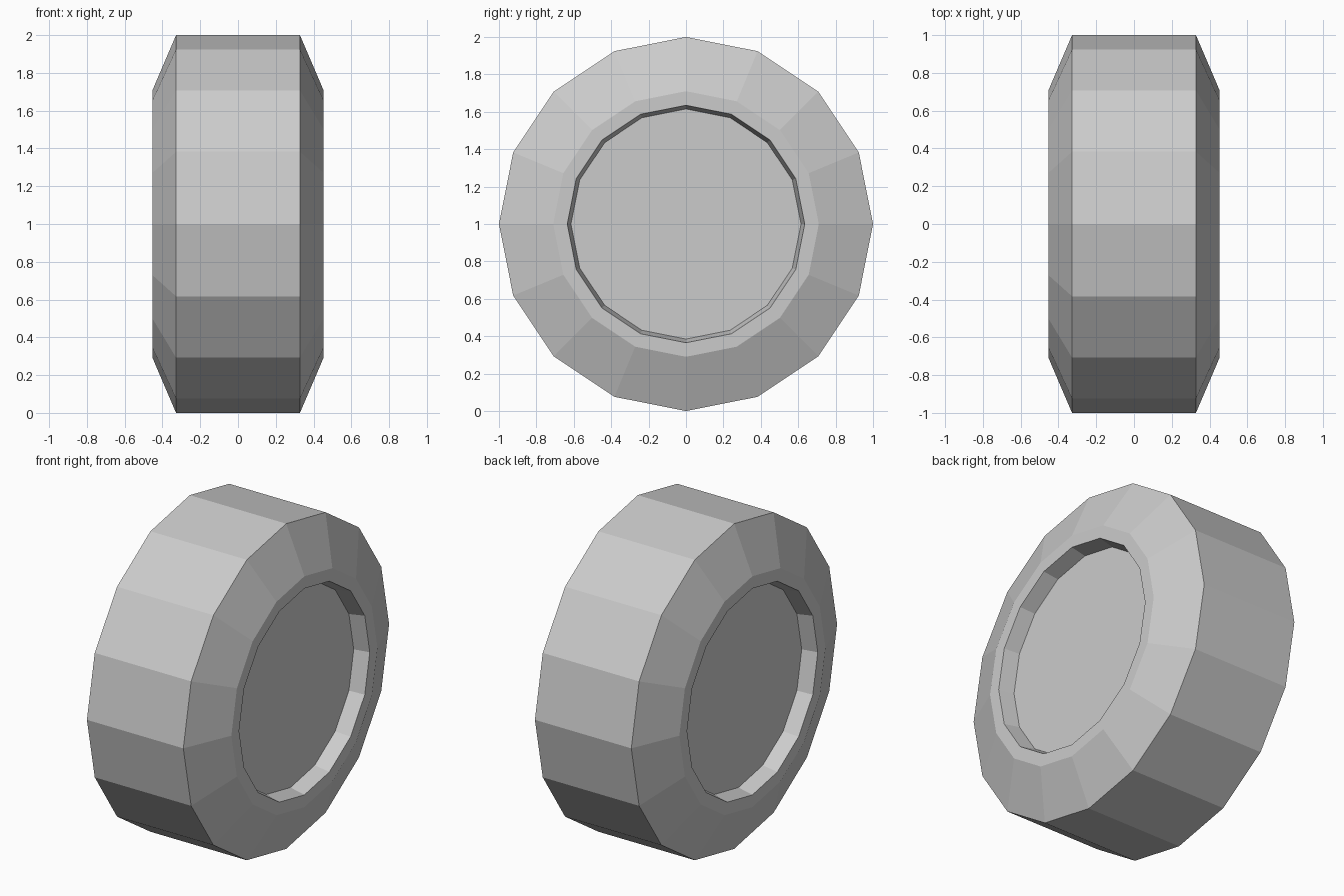
import bpy, bmesh, math

if "Cube" in bpy.data.objects:
    bpy.data.objects.remove(bpy.data.objects["Cube"])

SIDES = 16
# Half profile (x, radius): recessed hub edge, rim lip, sidewall, shoulder
half = [(0.357, 0.615), (0.452, 0.635), (0.452, 0.71), (0.328, 1.0)]
profile = [(-x, r) for x, r in half] + half[::-1]

bm = bmesh.new()

# Rings of the wheel around the x axis
rings = []
for x, r in profile:
    angles = [2 * math.pi * i / SIDES for i in range(SIDES)]
    rings.append([bm.verts.new((x, r * math.cos(a), 1 + r * math.sin(a))) for a in angles])

# Tread, sidewalls and recess walls
for a, b in zip(rings, rings[1:]):
    for i in range(SIDES):
        j = (i + 1) % SIDES
        bm.faces.new((a[i], a[j], b[j], b[i]))

# Flat hub discs on both sides
bm.faces.new(rings[0])
bm.faces.new(rings[-1])
bmesh.ops.recalc_face_normals(bm, faces=bm.faces)

mesh = bpy.data.meshes.new("wheel")
bm.to_mesh(mesh)
bm.free()
wheel = bpy.data.objects.new("wheel", mesh)
bpy.context.collection.objects.link(wheel)
